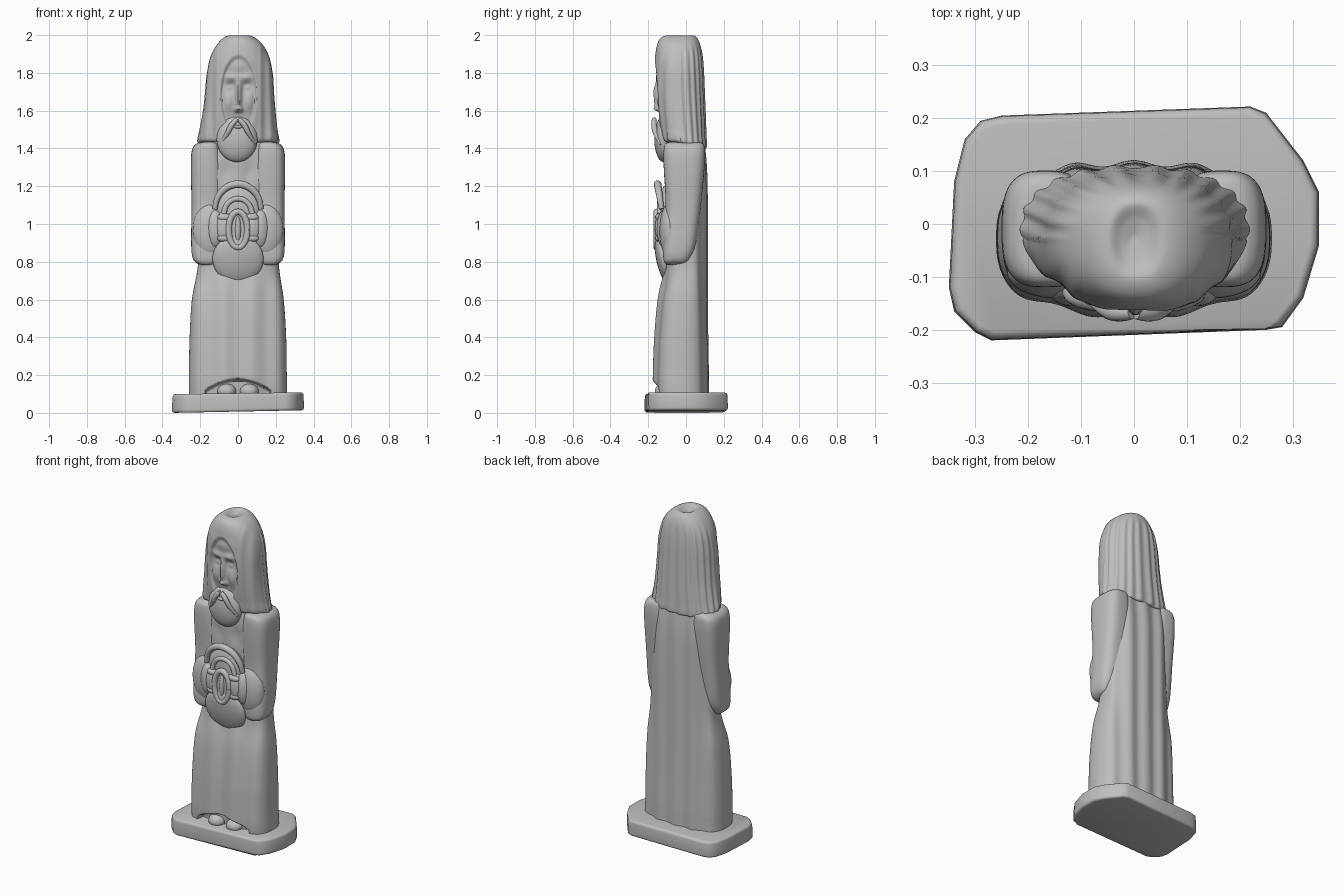
import bpy, bmesh, math
from mathutils import Vector

cube = bpy.data.objects.get("Cube")
if cube:
    bpy.data.objects.remove(cube, do_unlink=True)

stone = bpy.data.materials.new("grey stone")
stone.use_nodes = True
grey = (0.52, 0.52, 0.52, 1)
stone.diffuse_color = grey
stone.node_tree.nodes["Principled BSDF"].inputs["Base Color"].default_value = grey


def finish(obj, angle=50):
    obj.data.materials.clear()
    obj.data.materials.append(stone)
    bpy.ops.object.select_all(action='DESELECT')
    obj.select_set(True)
    bpy.context.view_layer.objects.active = obj
    bpy.ops.object.shade_smooth_by_angle(angle=math.radians(angle))
    return obj


def from_bmesh(name, bm):
    bmesh.ops.recalc_face_normals(bm, faces=bm.faces)
    mesh = bpy.data.meshes.new(name)
    bm.to_mesh(mesh)
    bm.free()
    obj = bpy.data.objects.new(name, mesh)
    bpy.context.collection.objects.link(obj)
    return finish(obj)


def spline(stations, sub):
    """Smooth rows through the given stations."""
    rows = []
    last = len(stations) - 1
    for i in range(last):
        p0, p1, p2, p3 = (stations[min(max(k, 0), last)] for k in range(i - 1, i + 3))
        for s in range(sub):
            t = s / sub
            rows.append([0.5 * (2 * b + (c - a) * t + (2 * a - 5 * b + 4 * c - d) * t * t
                                + (3 * b - a - 3 * c + d) * t ** 3)
                         for a, b, c, d in zip(p0, p1, p2, p3)])
    return rows + [list(stations[last])]


def loft(name, stations, power=2.5, count=96, sub=8, carve=None):
    """Stations are (z, x min, x max, y min, y max)."""
    bm = bmesh.new()
    rings = []
    for z, x0, x1, y0, y1 in spline(stations, sub):
        ring = []
        for k in range(count):
            a = 2 * math.pi * k / count
            c, s = math.cos(a), math.sin(a)
            x = (x1 - x0) / 2 * math.copysign(abs(c) ** (2 / power), c)
            y = (y1 - y0) / 2 * math.copysign(abs(s) ** (2 / power), s)
            co = Vector((x + (x0 + x1) / 2, y + (y0 + y1) / 2, z))
            ring.append(bm.verts.new(carve(co, a) if carve else co))
        rings.append(ring)
    for low, high in zip(rings, rings[1:]):
        for k in range(count):
            n = (k + 1) % count
            bm.faces.new((low[k], low[n], high[n], high[k]))
    bm.faces.new(rings[0][::-1])
    bm.faces.new(rings[-1])
    return from_bmesh(name, bm)


def blob(name, loc, size, rot=(0, 0, 0)):
    bpy.ops.mesh.primitive_uv_sphere_add(segments=32, ring_count=20, location=loc, rotation=rot)
    obj = bpy.context.object
    obj.name, obj.scale = name, size
    return finish(obj)


def tube(name, points, radius, flat=1.0):
    """Tapered tube; each point is (x, y, z, relative radius)."""
    curve = bpy.data.curves.new(name, 'CURVE')
    curve.dimensions = '3D'
    curve.bevel_depth, curve.bevel_resolution = radius, 4
    curve.use_fill_caps = True
    line = curve.splines.new('NURBS')
    line.points.add(len(points) - 1)
    line.use_endpoint_u, line.order_u, line.resolution_u = True, 3, 10
    for p, (x, y, z, r) in zip(line.points, points):
        p.co, p.radius = (x, y, z, 1), r
    obj = bpy.data.objects.new(name, curve)
    bpy.context.collection.objects.link(obj)
    bpy.ops.object.select_all(action='DESELECT')
    obj.select_set(True)
    bpy.context.view_layer.objects.active = obj
    bpy.ops.object.convert(target='MESH')
    return finish(bpy.context.object)


def bump(x, z, cx, cz, w, h):
    return math.exp(-((x - cx) / w) ** 2 - ((z - cz) / h) ** 2)


def step(lo, hi, v):
    t = min(max((v - lo) / (hi - lo), 0), 1)
    return t * t * (3 - 2 * t)


# Irregular plinth
bm = bmesh.new()
outline = [(-.25, .205), (.22, .222), (.25, .21), (.32, .12), (.35, .06), (.35, -.04),
           (.32, -.14), (.28, -.195), (.25, -.2), (-.27, -.22), (-.3, -.205),
           (-.34, -.165), (-.35, -.12), (-.34, .08), (-.32, .16), (-.29, .195)]
lower = [bm.verts.new((x, y, .007 + .02 * x)) for x, y in outline]
upper = [bm.verts.new((x * .99, y * .99, .104 + .014 * x)) for x, y in outline]
bm.faces.new(lower)
bm.faces.new(upper)
for k in range(len(outline)):
    n = (k + 1) % len(outline)
    bm.faces.new((lower[k], lower[n], upper[n], upper[k]))
rims = [e for e in bm.edges if abs(e.verts[0].co.z - e.verts[1].co.z) < .03]
bmesh.ops.bevel(bm, geom=rims, offset=.015, segments=4, affect='EDGES', profile=.5)
from_bmesh("plinth", bm)


# Robe with soft folds and an arched hem
def carve_robe(co, a):
    x, y, z = co
    if y > 0:
        y += .006 * math.cos(x * 55) * step(0, .06, y)
    else:
        front = step(0, .08, -y)
        y += .007 * front * math.cos(x * 42) * (1 - step(.65, .8, z))
        y += .045 * front * (1 - step(-.008, .008, z - .175 + 2.0 * x * x)) * step(.2, .17, abs(x)) \
            if abs(x) < .17 else 0
        y += .014 * (bump(x, z, -.06, 1.28, .04, .06) + bump(x, z, .06, 1.28, .04, .06)) * front
    return Vector((x, y, z))


loft("robe", [(.09, -.26, .26, -.165, .115), (.15, -.26, .26, -.17, .115),
              (.22, -.26, .258, -.17, .115), (.4, -.256, .255, -.163, .112),
              (.6, -.244, .242, -.145, .11), (.8, -.21, .215, -.11, .11),
              (1.1, -.2, .21, -.105, .11), (1.3, -.21, .21, -.115, .105),
              (1.46, -.17, .18, -.1, .09)], 2.7, 192, 10, carve_robe)

# Paired parts: feet, sleeves, forearms, cuffs, hands, moustache
for side, label in ((1, "left"), (-1, "right")):
    blob(label + "_foot", (side * .06, -.115, .115), (.05, .05, .04))
    sleeve = [(.782, .15, .18, -.09, -.03), (.79, .12, .215, -.11, 0), (.82, .1, .24, -.12, .025),
              (.9, .08, .248, -.12, .055), (1.1, .08, .246, -.108, .08),
              (1.3, .08, .25, -.118, .098), (1.39, .09, .244, -.118, .1),
              (1.425, .1, .22, -.108, .09), (1.435, .13, .18, -.08, .06)]
    if side < 0:
        sleeve = [(z, -b, -a, c, d) for z, a, b, c, d in sleeve]
    loft(label + "_sleeve", sleeve, 3, 64, 6)
    blob(label + "_forearm", (side * .15, -.09, .965), (.09, .05, .145))
    blob(label + "_cuff", (side * .12, -.115, .975), (.045, .04, .1))
    blob(label + "_hand", (side * .075, -.128, .98), (.05, .036, .085))
    for k in range(4):
        blob(label + "_finger", (side * .07, -.145, .925 + k * .037), (.04, .018, .019))
    tube(label + "_moustache", [(side * .004, -.168, 1.555, .9), (side * .03, -.172, 1.535, 1.2),
                                (side * .06, -.162, 1.47, 1), (side * .095, -.135, 1.42, .35)], .013)

# Held vessel: arched rim, recessed back, oval bowl with a central ridge
arch = [(.122 * math.cos(t * math.pi / 12), -.13 - .02 * math.sin(t * math.pi / 12),
         1.08 + .132 * math.sin(t * math.pi / 12), .8 + .4 * math.sin(t * math.pi / 12))
        for t in range(13)]
tube("vessel_arch", arch, .017)
blob("vessel_back", (0, -.105, 1.08), (.12, .04, .125))
tube("vessel_inner_arch", [(.075 * math.cos(t * math.pi / 8), -.14,
                            1.055 + .08 * math.sin(t * math.pi / 8), 1) for t in range(9)], .014)
blob("vessel_bowl", (0, -.13, .965), (.075, .03, .13))
ring = [(.05 * math.cos(t * math.pi / 12), -.155, .97 + .095 * math.sin(t * math.pi / 12), 1)
        for t in range(25)]
tube("vessel_rim", ring, .017)
blob("vessel_ridge", (0, -.153, .97), (.016, .018, .07))

# Rounded drape hanging under the hands
blob("hanging_drape", (0, -.122, .815), (.135, .036, .13), (.2, 0, 0))


# Head: combed hair with a face carved in the front
def carve_head(co, a):
    x, y, z = co
    low = 1 - step(1.43, 1.65, z)
    if y < -.03:
        f = step(.03, .1, -y)
        u = x - .003
        oval = math.hypot(u / .095, (z - 1.68) / .21)
        y += f * .018 * (1 - step(.88, 1.05, oval))
        y += f * .006 * math.cos(u * 90) * step(.1, .13, abs(u))
        for s in (-1, 1):
            y += f * .016 * bump(u, z, s * .042, 1.725, .025, .024)
            y -= f * .012 * bump(u, z, s * .045, 1.722, .016, .01)
            y -= f * .013 * bump(u, z, s * .04, 1.775, .035, .018)
            y -= f * .012 * bump(u, z, s * .055, 1.64, .025, .045)
            y -= f * .014 * bump(u, z, s * .014, 1.605, .012, .014)
        y -= f * .028 * math.exp(-(u / .015) ** 2) * step(1.58, 1.61, z) * (1 - step(1.7, 1.79, z))
        y -= f * .01 * bump(u, z, 0, 1.84, .06, .04)
    else:
        groove = .018 * math.cos(a * 22) * (1 - step(1.88, 1.97, z))
        x *= 1 + groove
        y *= 1 + 1.8 * groove * step(0, .05, y)
    return Vector((x, y, z - .22 * max(y, -.06) * low))


loft("head_and_hair", [(1.42, -.19, .195, -.11, .095), (1.435, -.212, .215, -.128, .108),
                       (1.5, -.2, .205, -.14, .106), (1.6, -.182, .195, -.155, .102),
                       (1.7, -.172, .188, -.164, .098), (1.8, -.163, .182, -.166, .094),
                       (1.88, -.147, .166, -.163, .088), (1.94, -.118, .138, -.155, .078),
                       (1.98, -.084, .1, -.138, .062), (1.998, -.05, .06, -.105, .04),
                       (1.988, -.025, .03, -.07, .01), (1.98, -.005, .005, -.03, -.02)],
     2.3, 224, 12, carve_head)

# Beard and lips
blob("beard", (-.005, -.118, 1.45), (.108, .05, .122))
blob("lower_lip", (0, -.166, 1.515), (.022, .012, .01))
